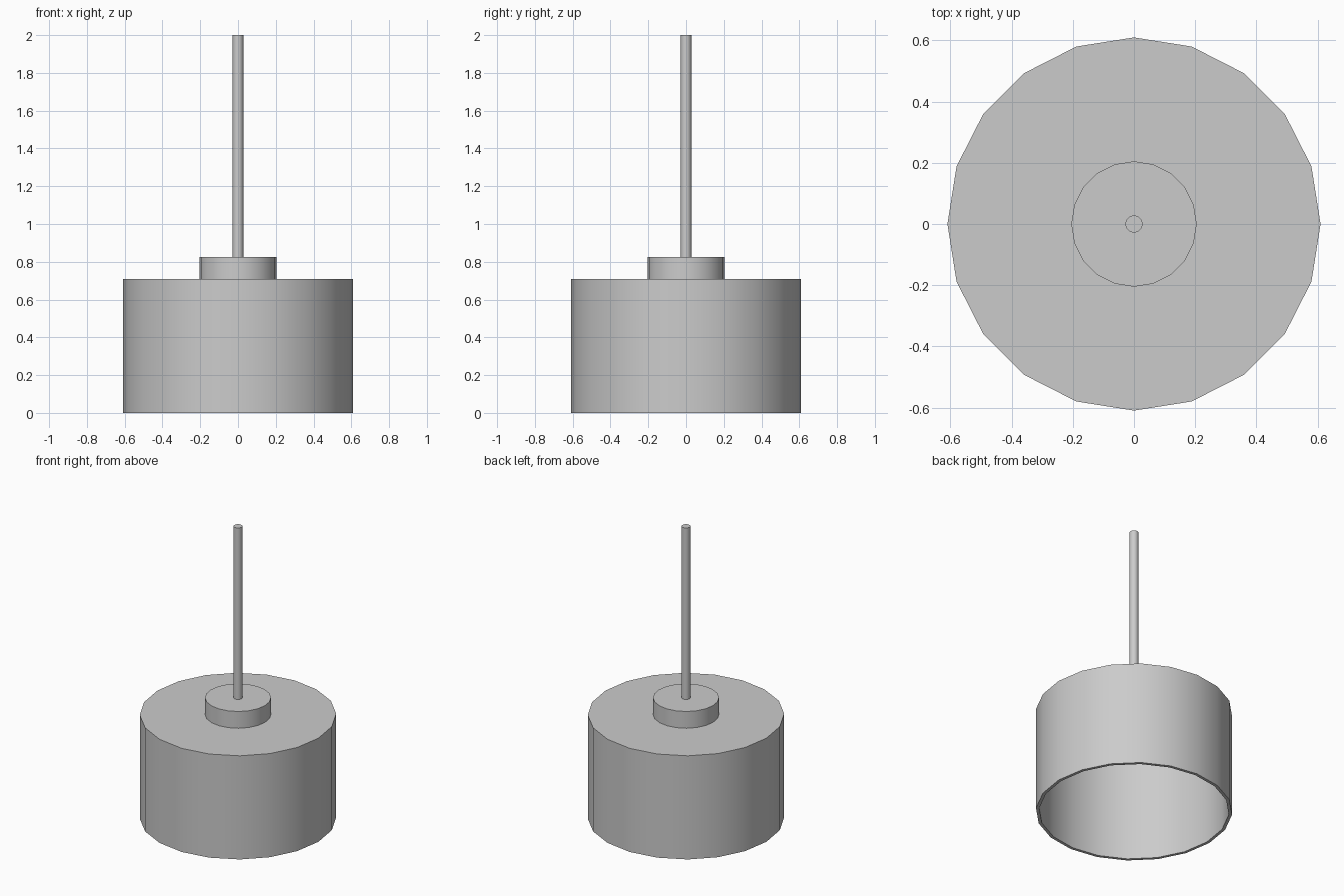
import bpy, bmesh, math

if "Cube" in bpy.data.objects:
    bpy.data.objects.remove(bpy.data.objects["Cube"])

SIDES = 20

def lathe(name, profile, sides=SIDES):
    """Revolve (radius, z) points round z; radius 0 makes a pole."""
    bm = bmesh.new()
    rings = []
    for r, z in profile:
        if r == 0:
            rings.append([bm.verts.new((0, 0, z))])
        else:
            rings.append([bm.verts.new((r * math.cos(2 * math.pi * i / sides),
                                        r * math.sin(2 * math.pi * i / sides), z))
                          for i in range(sides)])
    for a, b in zip(rings, rings[1:]):
        for i in range(sides):
            j = (i + 1) % sides
            loop = [a[i % len(a)], a[j % len(a)], b[j % len(b)], b[i % len(b)]]
            bm.faces.new(list(dict.fromkeys(loop)))
    bmesh.ops.recalc_face_normals(bm, faces=bm.faces)
    mesh = bpy.data.meshes.new(name)
    bm.to_mesh(mesh)
    bm.free()
    obj = bpy.data.objects.new(name, mesh)
    bpy.context.collection.objects.link(obj)
    bpy.ops.object.select_all(action='DESELECT')
    obj.select_set(True)
    bpy.context.view_layer.objects.active = obj
    bpy.ops.object.shade_smooth_by_angle(angle=math.radians(30))
    return obj

# hollow drum shade, open underneath
lathe("shade", [(0, 0.71), (0.61, 0.71), (0.61, 0), (0.59, 0), (0.59, 0.68), (0, 0.68)])

# collar on top of the shade
lathe("collar", [(0, 0.71), (0.205, 0.71), (0.205, 0.825), (0, 0.825)])

# hanging rod
lathe("rod", [(0, 0.825), (0.028, 0.825), (0.028, 2.0), (0, 2.0)])
